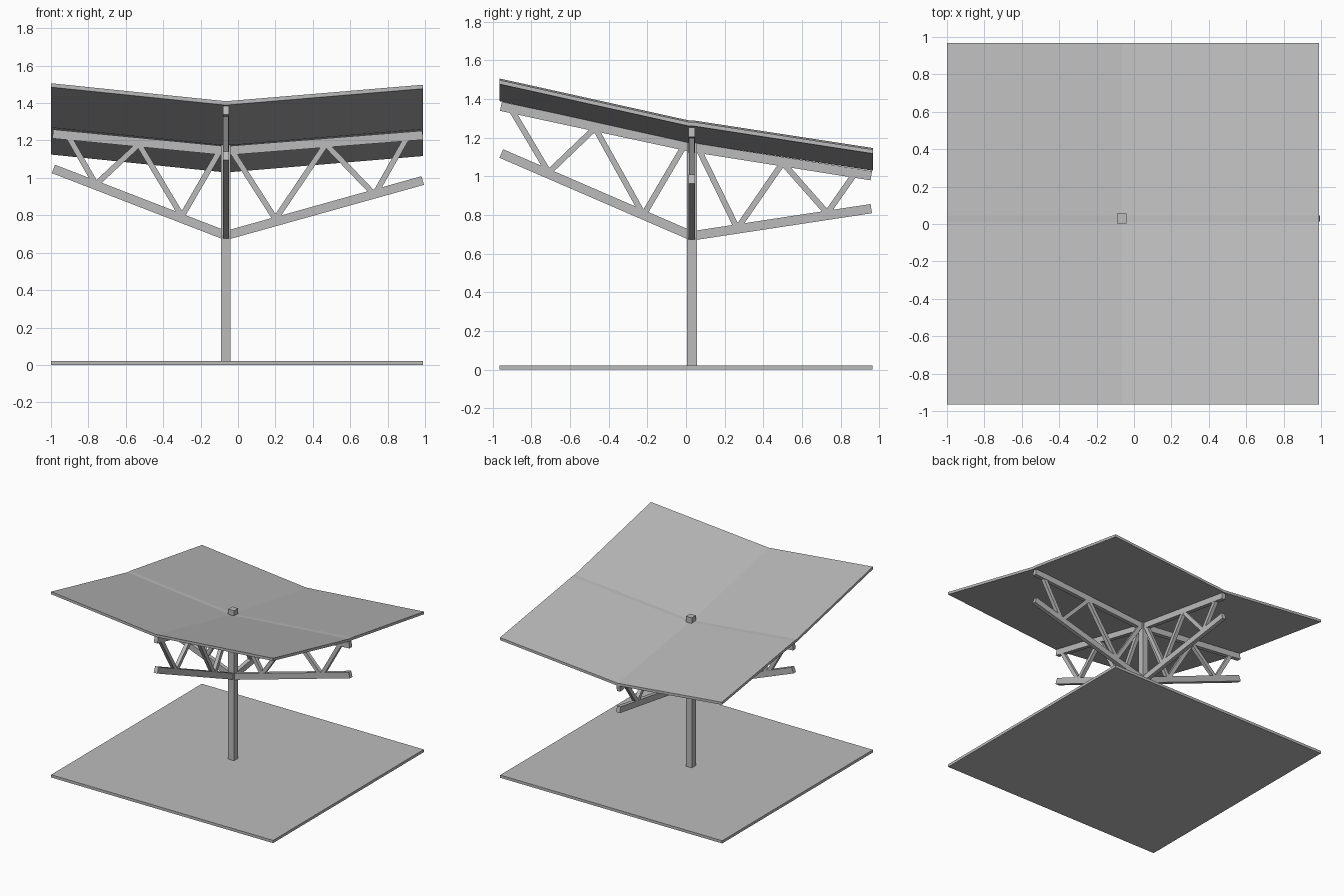
import bpy, bmesh
from mathutils import Vector

cube = bpy.data.objects.get("Cube")
if cube:
    bpy.data.objects.remove(cube)

grey = bpy.data.materials.new("light grey")
grey.use_nodes = True
grey.diffuse_color = (0.5, 0.5, 0.5, 1)
grey.node_tree.nodes["Principled BSDF"].inputs["Base Color"].default_value = grey.diffuse_color

PX, PY = -0.065, 0.03        # post centre


def finish(name, bm):
    bmesh.ops.recalc_face_normals(bm, faces=bm.faces)
    mesh = bpy.data.meshes.new(name)
    bm.to_mesh(mesh)
    bm.free()
    mesh.materials.append(grey)
    obj = bpy.data.objects.new(name, mesh)
    bpy.context.collection.objects.link(obj)


def box(name, low, high):
    bm = bmesh.new()
    bmesh.ops.create_cube(bm, size=1)
    low, high = Vector(low), Vector(high)
    for v in bm.verts:
        v.co = (low + high) / 2 + v.co * (high - low)
    finish(name, bm)


def bar(bm, start, end, depth, width):
    """Rectangular bar in a vertical plane between two points."""
    start, end = Vector(start), Vector(end)
    along = (end - start).normalized()
    side = along.cross(Vector((0, 0, 1))).normalized()
    up = side.cross(along)
    ends = []
    for p in (start, end):
        ends.append([bm.verts.new(p + side * a * width / 2 + up * b * depth / 2)
                     for a, b in ((-1, -1), (1, -1), (1, 1), (-1, 1))])
    first, last = ends
    bm.faces.new(first)
    bm.faces.new(last)
    for i in range(4):
        j = (i + 1) % 4
        bm.faces.new((first[i], first[j], last[j], last[i]))


def truss(name, axis, top, bottom, web):
    """Two chords and a zigzag web; points are (position along axis, height)."""
    def place(p):
        return (p[0], PY, p[1]) if axis == "x" else (PX, p[0], p[1])
    bm = bmesh.new()
    for chord in (top, bottom):
        bar(bm, place(chord[0]), place(chord[1]), 0.048, 0.032)
    for a, b in zip(web, web[1:]):
        bar(bm, place(a), place(b), 0.03, 0.03)
    finish(name, bm)


# Ground slab and post
box("ground_slab", (-1, -0.965, 0), (0.99, 0.965, 0.022))
box("post", (PX - 0.026, PY - 0.026, 0.02), (PX + 0.026, PY + 0.026, 1.238))

# Four cantilever trusses
truss("right_truss", "x",
      ((-0.99, 1.235), (PX, 1.145)), ((-0.987, 1.048), (PX, 0.692)),
      [(-0.9, 1.21), (-0.76, 0.965), (-0.53, 1.18), (-0.3, 0.795), (-0.1, 1.14)])
truss("left_truss", "x",
      ((0.988, 1.228), (PX, 1.145)), ((0.988, 0.986), (PX, 0.692)),
      [(0.9, 1.21), (0.73, 0.91), (0.47, 1.18), (0.2, 0.78), (-0.03, 1.14)])
truss("front_truss", "y",
      ((-0.957, 1.362), (PY, 1.15)), ((-0.955, 1.118), (PY, 0.692)),
      [(-0.9, 1.34), (-0.71, 1.02), (-0.47, 1.25), (-0.22, 0.8), (-0.02, 1.14)])
truss("back_truss", "y",
      ((0.958, 1.003), (PY, 1.15)), ((0.958, 0.833), (PY, 0.692)),
      [(0.87, 1.01), (0.73, 0.81), (0.5, 1.07), (0.265, 0.73), (0.07, 1.13)])

# Folded roof: a valley along y and a crease along x with a narrow flat strip
columns = [(-1, 0.096), (PX, 0), (0.99, 0.088)]
rows = [(-0.965, 1.41), (0.01, 1.194), (0.045, 1.192), (0.968, 1.05)]
bm = bmesh.new()
grid = [[bm.verts.new((x, y, z + rise)) for x, rise in columns] for y, z in rows]
for r0, r1 in zip(grid, grid[1:]):
    for i in range(len(columns) - 1):
        bm.faces.new((r0[i], r0[i + 1], r1[i + 1], r1[i]))
extruded = bmesh.ops.extrude_face_region(bm, geom=bm.faces[:], use_keep_orig=True)
for v in extruded["geom"]:
    if isinstance(v, bmesh.types.BMVert):
        v.co.z -= 0.021
finish("roof", bm)
